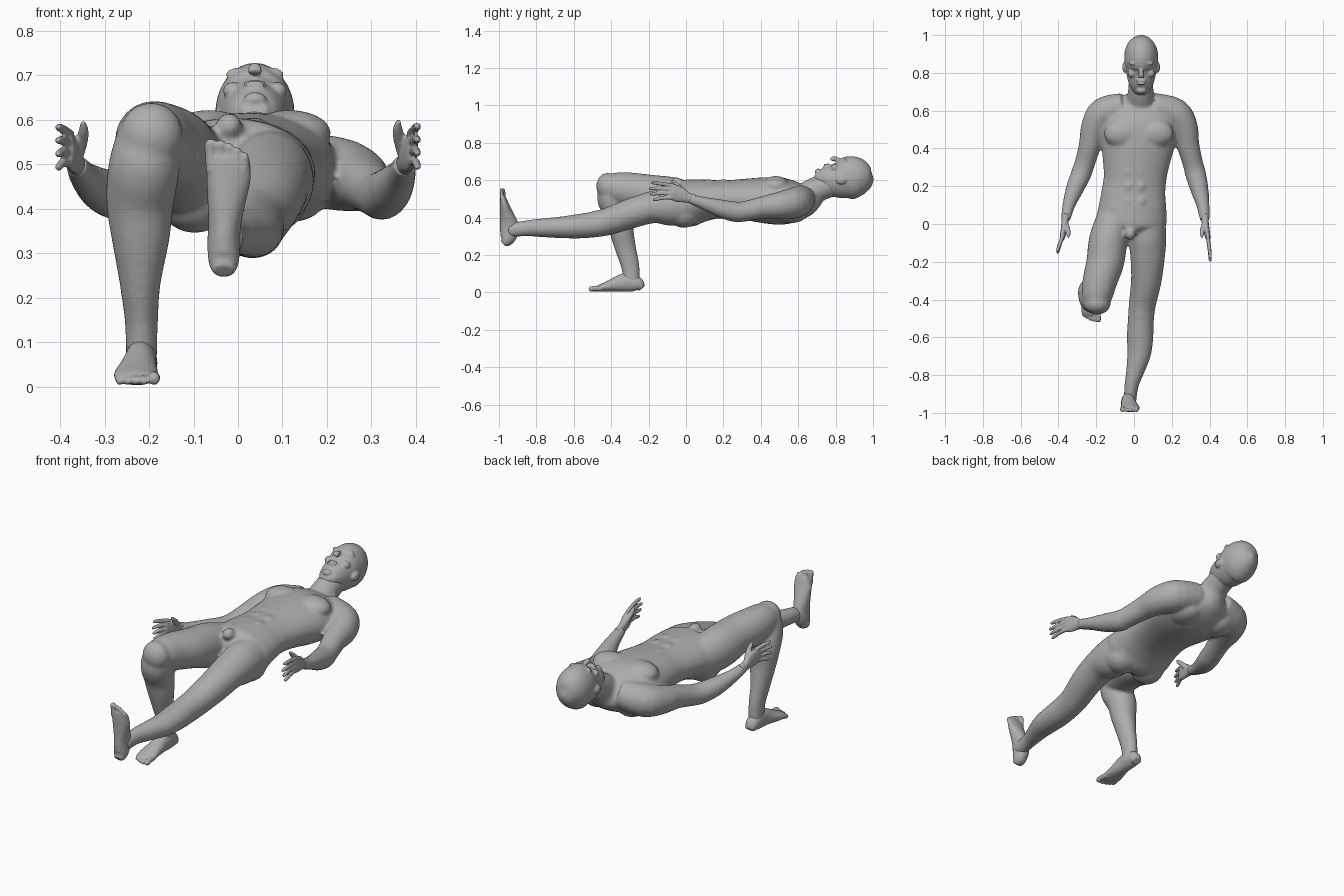
import bpy, bmesh, math
from mathutils import Vector, Matrix

skin = bpy.data.materials.new("plain_grey")
skin.diffuse_color = (0.42, 0.42, 0.42, 1)
X, Z = Vector((1, 0, 0)), Vector((0, 0, 1))


def loft(bm, rings, ref=X, n=20, steps=4):
    """Skin smooth elliptical sections (x, y, z, half_side, half_depth) along a path."""
    R = [Vector(r if len(r) == 5 else (*r, r[3])) for r in rings]
    P = [R[0]] + R + [R[-1]]
    path = []
    for i in range(1, len(P) - 2):
        a, b, c, d = P[i - 1:i + 3]
        for s in range(steps):
            t = s / steps
            path.append(0.5 * (2 * b + (c - a) * t + (2 * a - 5 * b + 4 * c - d) * t * t
                               + (3 * b - a - 3 * c + d) * t ** 3))
    path.append(R[-1])
    loops = []
    for i, p in enumerate(path):
        q, r = path[max(i - 1, 0)], path[min(i + 1, len(path) - 1)]
        tan = Vector(r[:3]) - Vector(q[:3])
        tan.normalize()
        side = (ref - tan * ref.dot(tan)).normalized()
        deep = tan.cross(side)
        c = Vector(p[:3])
        loops.append([bm.verts.new(c + side * max(p[3], .002) * math.cos(k * math.tau / n)
                                   + deep * max(p[4], .002) * math.sin(k * math.tau / n))
                      for k in range(n)])
    for a, b in zip(loops, loops[1:]):
        for k in range(n):
            bm.faces.new((a[k], a[(k + 1) % n], b[(k + 1) % n], b[k]))
    bm.faces.new(loops[0])
    bm.faces.new(loops[-1])


def ball(bm, c, r):
    m = Matrix.Translation(c) @ Matrix.Diagonal((*r, 1))
    bmesh.ops.create_uvsphere(bm, u_segments=20, v_segments=12, radius=1, matrix=m)


def fuse(name, bm, voxel, smooth):
    """Blend the overlapping volumes into one smooth skin."""
    bmesh.ops.recalc_face_normals(bm, faces=bm.faces)
    me = bpy.data.meshes.new(name)
    bm.to_mesh(me)
    bm.free()
    ob = bpy.data.objects.new(name, me)
    bpy.context.collection.objects.link(ob)
    bpy.context.view_layer.objects.active = ob
    ob.select_set(True)
    m = ob.modifiers.new("skin", 'REMESH')
    m.mode, m.voxel_size, m.use_smooth_shade = 'VOXEL', voxel, True
    s = ob.modifiers.new("soften", 'SMOOTH')
    s.factor, s.iterations = 0.5, smooth
    for mod in ("skin", "soften"):
        bpy.ops.object.modifier_apply(modifier=mod)
    ob.data.materials.clear()
    ob.data.materials.append(skin)
    for f in ob.data.polygons:
        f.use_smooth = True
        f.material_index = 0
    ob.select_set(False)


# Torso and neck
body = bmesh.new()
loft(body, [(-.015, -.07, .47, .09, .07), (-.014, 0, .475, .18, .125), (-.008, .08, .49, .18, .115),
            (-.003, .16, .497, .17, .103), (.005, .24, .498, .166, .103), (.012, .33, .497, .178, .112),
            (.02, .43, .492, .197, .124), (.025, .52, .487, .205, .125), (.028, .59, .487, .19, .108),
            (.03, .64, .495, .13, .088), (.032, .675, .51, .07, .07)], n=32)
loft(body, [(.03, .56, .49, .12, .09), (.034, .64, .505, .085, .088),
            (.036, .70, .55, .068, .07), (.037, .79, .585, .064, .07)])
for s in (-1, 1):
    ball(body, (.025 + s * .09, .48, .57), (.095, .075, .052))       # chest muscle
    ball(body, (-.012 + s * .085, -.01, .425), (.085, .09, .08))     # buttock
    ball(body, (.02 + s * .10, .56, .42), (.075, .09, .05))          # shoulder blade
    for y in (.12, .2, .28):
        ball(body, (.004 + s * .032, y, .575), (.036, .042, .03))    # stomach muscle
ball(body, (-.02, -.05, .585), (.03, .035, .03))                     # groin

# Arms
loft(body, [(.10, .62, .50, .075), (.215, .585, .48, .083), (.265, .51, .467, .074),
            (.285, .42, .455, .061), (.312, .32, .435, .054), (.325, .27, .43, .055),
            (.345, .19, .447, .049), (.365, .10, .475, .035), (.375, .02, .50, .026)], Z)
loft(body, [(-.05, .62, .50, .075), (-.16, .588, .48, .083), (-.208, .51, .467, .073),
            (-.232, .42, .455, .06), (-.258, .33, .435, .054), (-.278, .27, .43, .054),
            (-.312, .19, .445, .048), (-.345, .10, .472, .034), (-.363, .02, .498, .025)], Z)

# Straight leg
loft(body, [(.075, .05, .48, .09, .10), (.072, -.08, .463, .099, .107), (.072, -.18, .455, .091, .086),
            (.065, -.30, .42, .081, .08), (.045, -.42, .378, .072, .073), (.037, -.50, .362, .069, .069),
            (.033, -.58, .353, .07, .065), (.028, -.68, .347, .064, .057), (.006, -.78, .345, .048, .049),
            (-.014, -.86, .342, .037, .042), (-.022, -.95, .33, .033, .038)], n=24)
ball(body, (.037, -.47, .395), (.045, .05, .045))

# Bent leg: thigh, kneecap, shin
loft(body, [(-.10, .05, .48, .09, .10), (-.135, -.08, .505, .102, .112), (-.152, -.20, .53, .10, .10),
            (-.18, -.30, .545, .092, .096), (-.195, -.38, .555, .082, .086),
            (-.198, -.44, .56, .062, .064)], n=24)
ball(body, (-.195, -.42, .565), (.072, .06, .074))
loft(body, [(-.20, -.405, .57, .07, .06), (-.21, -.395, .50, .08, .08), (-.22, -.36, .42, .077, .076),
            (-.219, -.345, .33, .065, .065), (-.22, -.322, .23, .046, .056),
            (-.217, -.298, .14, .037, .049), (-.217, -.29, .05, .035, .043)], n=24)
fuse("body", body, .009, 5)

# Head
head = bmesh.new()
hx = .038
loft(head, [(hx, .69, .628, .026, .018), (hx, .71, .618, .048, .044), (hx, .75, .61, .067, .071),
            (hx, .79, .603, .077, .09), (hx, .828, .603, .084, .1), (hx, .87, .612, .089, .115),
            (hx, .92, .612, .086, .108), (hx, .96, .608, .068, .084), (hx, .985, .605, .044, .053),
            (hx, 1.002, .605, .008, .008)], n=32)
loft(head, [(hx, .85, .705, .010, .010), (hx, .82, .706, .010, .012),
            (hx, .79, .716, .014, .013), (hx, .778, .705, .017, .010)])   # nose
ball(head, (hx, .758, .681), (.028, .007, .009))                         # upper lip
ball(head, (hx, .743, .679), (.024, .007, .009))                         # lower lip
ball(head, (hx, .707, .645), (.026, .018, .017))                         # chin
for s in (-1, 1):
    ball(head, (hx + s * .034, .850, .702), (.032, .010, .016))          # brow
    ball(head, (hx + s * .034, .826, .686), (.014, .010, .013))          # eye
    ball(head, (hx + s * .050, .797, .665), (.022, .022, .020))          # cheek
    ball(head, (hx + s * .086, .83, .60), (.014, .030, .022))            # ear
fuse("head", head, .005, 2)


def hand(name, s, wrist, drift, reach):
    """Palm faces inward, thumb up; drift is the sideways lean of the fingers."""
    bm = bmesh.new()
    w = Vector(wrist)
    at = lambda x, y, z: w + Vector((s * x, -y, z))
    loft(bm, [(*at(0, -.03, -.004), .022, .026), (*at(.002, .01, .006), .019, .028),
              (*at(.008, .05, .022), .017, .042), (*at(.016, .09, .035), .014, .042),
              (*at(.018, .105, .038), .010, .035)])
    for i, f in enumerate((.84, .95, 1.0, .90)):                  # little finger to index
        z0, z1 = .006 + i * .021, -.005 + i * .030
        tip = .09 + (reach - .09) * f
        mid = (.09 + tip) / 2
        loft(bm, [(*at(.014, .08, z0), .0105), (*at(.018 + drift * .6, mid, (z0 + z1) / 2 + .004), .0100),
                  (*at(.018 + drift, tip - .012, z1), .0085), (*at(.017 + drift, tip, z1), .004)], n=10)
    loft(bm, [(*at(0, .02, .02), .016), (*at(-.012, .05, .055), .014),
              (*at(-.016, .075, .08), .011), (*at(-.014, .092, .098), .005)], n=10)   # thumb
    fuse(name, bm, .0045, 2)


hand("left_hand", 1, (.375, .02, .50), .010, .22)
hand("right_hand", -1, (-.363, .02, .498), .022, .178)


def foot(name, heel, along, up, m, k):
    """Foot from heel to toes; m is the x direction of the big toe."""
    bm = bmesh.new()
    at = lambda u, v, w: Vector(heel) + k * (along * u + up * v) + Vector((m * w, 0, 0))
    for_ring = [(0, .024, .036, 0), (.02, .034, .075, 0), (.06, .037, .10, 0), (.10, .037, .098, -.002),
                (.15, .043, .074, -.006), (.20, .050, .050, -.011), (.235, .048, .034, -.012),
                (.25, .040, .022, -.012)]
    loft(bm, [(*at(u, h / 2 + .003, o), hw, h / 2) for u, hw, h, o in for_ring])
    toes = ((.285, .029, .014), (.283, .006, .010), (.276, -.013, .010), (.267, -.031, .009), (.256, -.048, .009))
    for tip, w, r in toes:
        loft(bm, [(*at(.215, r + .008, w * .9), r), (*at(tip - .03, r + .007, w), r),
                  (*at(tip - .008, r + .003, w), r), (*at(tip, r + .002, w), r * .5)], n=10)
    fuse(name, bm, .005, 2)


foot("right_foot", (-.218, -.235, 0), Vector((0, -1, 0)), Z, 1, 1)
foot("left_foot", (-.032, -1, .26), Z, Vector((0, 1, 0)), -1, 1.04)
